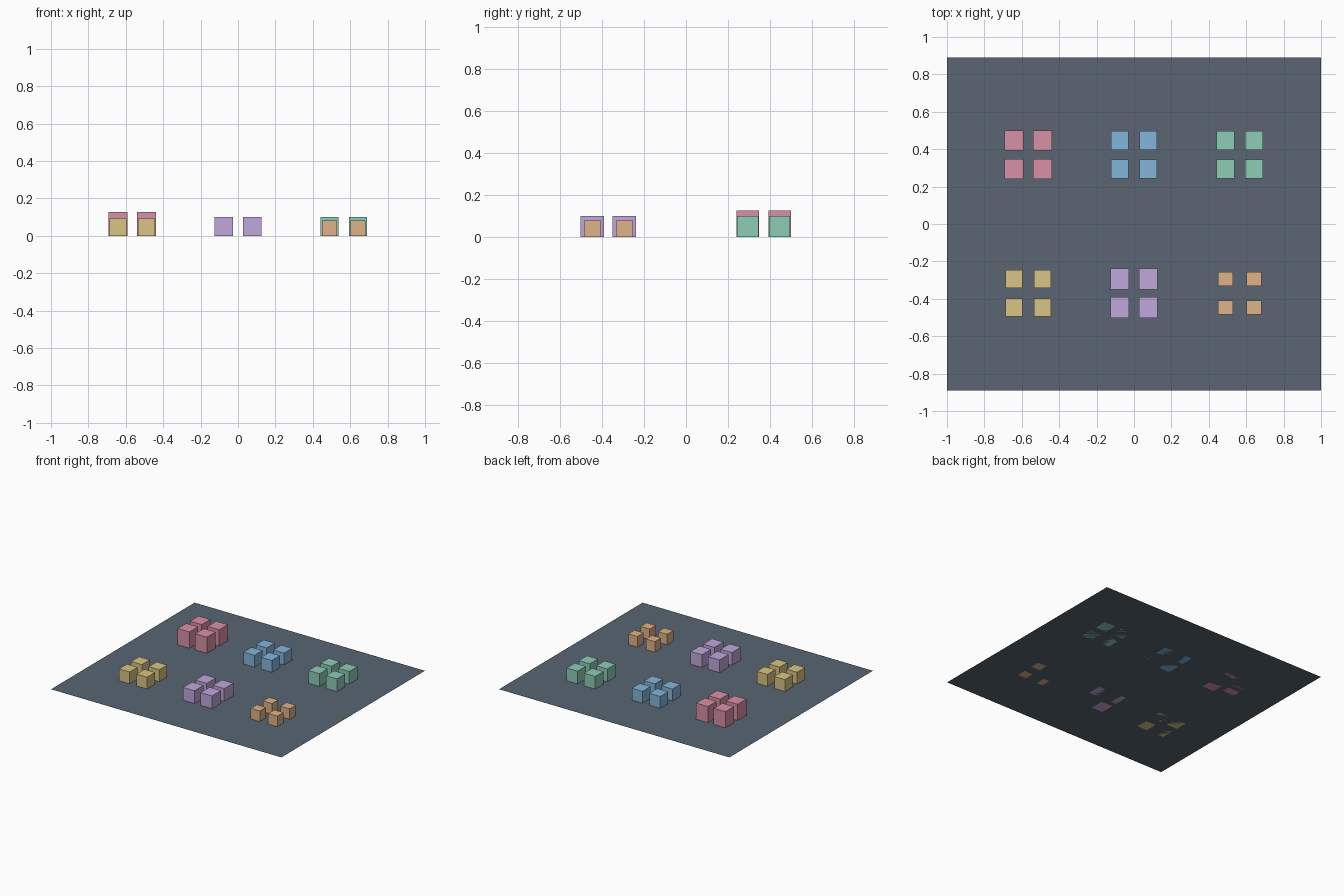
import bpy

if "Cube" in bpy.data.objects:
    bpy.data.objects.remove(bpy.data.objects["Cube"])


def material(name, color):
    m = bpy.data.materials.new(name)
    m.diffuse_color = (*color, 1)
    m.use_nodes = True
    m.node_tree.nodes["Principled BSDF"].inputs["Base Color"].default_value = m.diffuse_color
    return m


def box(name, center, size, mat):
    bpy.ops.mesh.primitive_cube_add(size=1, location=center)
    o = bpy.context.object
    o.name = name
    o.scale = size
    o.data.materials.append(mat)


# Flat ground sheet
bpy.ops.mesh.primitive_plane_add(size=1)
base = bpy.context.object
base.name = "ground_sheet"
base.scale = (2.0, 1.78, 1)
base.data.materials.append(material("slate", (0.10, 0.13, 0.17)))

# Clusters: name, column, row, block size (x, y, z), colour
COL, ROW, HALF = 0.565, 0.37, 0.076
clusters = [
    ("pink", -1, 1, (0.102, 0.107, 0.127), (0.70, 0.28, 0.39)),
    ("blue", 0, 1, (0.094, 0.100, 0.093), (0.23, 0.47, 0.72)),
    ("green", 1, 1, (0.096, 0.101, 0.100), (0.27, 0.61, 0.47)),
    ("yellow", -1, -1, (0.092, 0.098, 0.093), (0.70, 0.56, 0.23)),
    ("purple", 0, -1, (0.099, 0.112, 0.100), (0.53, 0.39, 0.72)),
    ("orange", 1, -1, (0.079, 0.076, 0.083), (0.74, 0.45, 0.25)),
]

# Four blocks in a square per cluster
for name, cx, cy, size, color in clusters:
    mat = material(name, color)
    for sx in (-1, 1):
        for sy in (-1, 1):
            part = ("back" if sy > 0 else "front") + ("_right" if sx > 0 else "_left")
            box(f"{name}_block_{part}",
                (cx * COL + sx * HALF, cy * ROW + sy * HALF, size[2] / 2), size, mat)
